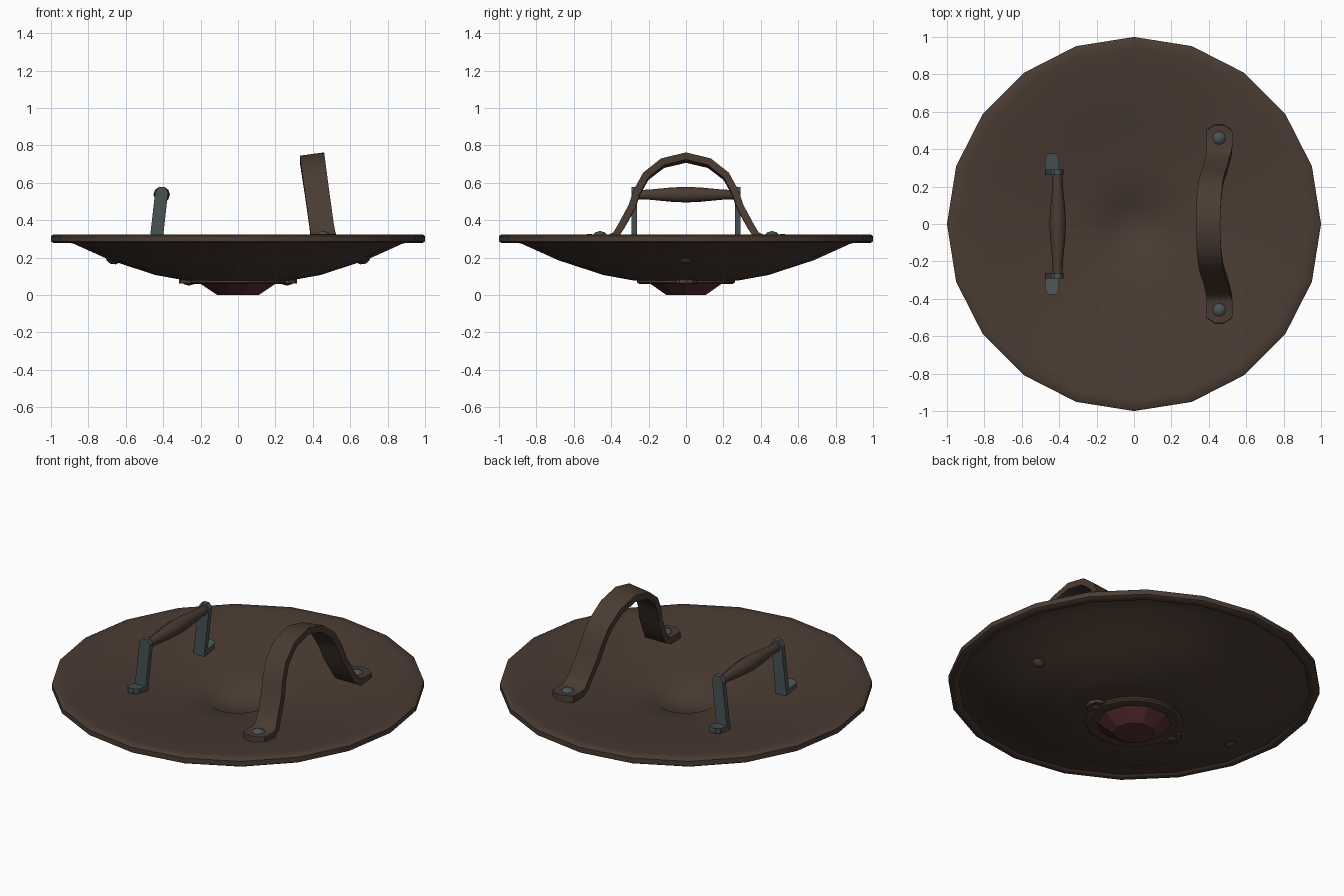
import bpy, bmesh, math
from mathutils import Vector, Matrix

if "Cube" in bpy.data.objects:
    bpy.data.objects.remove(bpy.data.objects["Cube"])


def material(name, rgb):
    m = bpy.data.materials.new(name)
    m.diffuse_color = (*rgb, 1)
    m.use_nodes = True
    m.node_tree.nodes["Principled BSDF"].inputs["Base Color"].default_value = m.diffuse_color
    return m


BROWN = material("dark_brown", (0.068, 0.044, 0.032))
METAL = material("grey_metal", (0.066, 0.086, 0.090))
RED = material("deep_red", (0.100, 0.026, 0.030))


def finish(name, bm, mat, angle=None):
    bmesh.ops.recalc_face_normals(bm, faces=bm.faces)
    me = bpy.data.meshes.new(name)
    bm.to_mesh(me)
    bm.free()
    ob = bpy.data.objects.new(name, me)
    bpy.context.collection.objects.link(ob)
    me.materials.append(mat)
    if angle:
        bpy.ops.object.select_all(action='DESELECT')
        ob.select_set(True)
        bpy.context.view_layer.objects.active = ob
        bpy.ops.object.shade_smooth_by_angle(angle=math.radians(angle))
    return ob


def lathe(name, profile, sides, mat, matrix=None, angle=40, closed=False):
    """Revolve (radius, height) points about z."""
    bm = bmesh.new()
    rings = []
    for r, z in profile:
        if r == 0:
            rings.append([bm.verts.new((0, 0, z))] * sides)
        else:
            rings.append([bm.verts.new((r * math.cos(2 * math.pi * i / sides),
                                        r * math.sin(2 * math.pi * i / sides), z))
                          for i in range(sides)])
    pairs = list(zip(rings, rings[1:]))
    if closed:
        pairs.append((rings[-1], rings[0]))
    for a, b in pairs:
        for i in range(sides):
            j = (i + 1) % sides
            bm.faces.new(dict.fromkeys((a[i], a[j], b[j], b[i])))
    if matrix:
        bmesh.ops.transform(bm, matrix=matrix, verts=bm.verts)
    return finish(name, bm, mat, angle)


def prism(name, points, offset, mat):
    """Extrude a flat outline by an offset."""
    bm = bmesh.new()
    face = bm.faces.new([bm.verts.new(p) for p in points])
    new = bmesh.ops.extrude_face_region(bm, geom=[face])["geom"]
    bmesh.ops.translate(bm, vec=Vector(offset),
                        verts=[v for v in new if isinstance(v, bmesh.types.BMVert)])
    return finish(name, bm, mat)


# shield body: shallow dome below, dished back with a central dip, thick rim
lathe("shield_body", [(0, 0.075), (0.28, 0.078), (0.44, 0.107), (0.68, 0.185),
                      (0.88, 0.275), (0.945, 0.287), (0.955, 0.278), (0.985, 0.278),
                      (1.0, 0.287), (1.0, 0.316), (0.985, 0.325), (0.94, 0.324),
                      (0.82, 0.308), (0.66, 0.286), (0.52, 0.262), (0.34, 0.235),
                      (0.17, 0.215), (0.11, 0.18), (0, 0.17)], 20, BROWN, angle=50)

# ring and faceted gem at the middle of the dome
lathe("gem_ring", [(0.18, 0.085), (0.18, 0.06), (0.25, 0.06), (0.262, 0.068),
                   (0.262, 0.085)], 20, BROWN, closed=True, angle=30)
lathe("gem", [(0, 0.08), (0.2, 0.08), (0.2, 0.06), (0.11, 0), (0, 0)], 10, RED, angle=None)

DOME = [(0, -0.03), (0.036, -0.022), (0.04, 0), (0.026, 0.016), (0, 0.024)]
for s, side in ((-1, "left"), (1, "right")):
    # ring ears with rivets, and the outer dome rivets
    lathe(f"ring_ear_{side}", [(0, 0.09), (0.06, 0.09), (0.06, 0.062), (0, 0.062)], 10, BROWN,
          Matrix.Translation((s * 0.255, 0, 0)), 30)
    flip = Matrix.Rotation(math.pi, 4, 'X')
    lathe(f"ear_rivet_{side}", DOME, 8, BROWN,
          Matrix.Translation((s * 0.262, 0, 0.074)) @ flip)
    tilt = Matrix.Rotation(-s * math.atan(0.4), 4, 'Y')
    lathe(f"dome_rivet_{side}", DOME, 8, BROWN,
          Matrix.Translation((s * 0.672, 0, 0.189)) @ tilt @ flip)

# arm strap: flat band swept along an arch leaning inwards, pointed feet
half = [(0.53, 0.308, 0.05), (0.50, 0.306, 0.138), (0.41, 0.304, 0.138), (0.375, 0.322, 0.134),
        (0.345, 0.37, 0.13), (0.29, 0.47, 0.13), (0.262, 0.55, 0.13), (0.215, 0.635, 0.13),
        (0.125, 0.705, 0.13)]
path = [(-y, z, w) for y, z, w in half] + [(0, 0.735, 0.13)] + half[::-1]
bm = bmesh.new()
sections = []
for i, (y, z, w) in enumerate(path):
    a, b = path[max(i - 1, 0)], path[min(i + 1, len(path) - 1)]
    t = Vector((0, b[0] - a[0], b[1] - a[1])).normalized()
    n = Vector((0, -t.z, t.y)) * 0.019
    c = Vector((0.455 - 0.06 * (z - 0.315) / 0.425, y, z))
    x = Vector((w / 2, 0, 0.009 * max(0, (z - 0.32) / 0.42)))
    sections.append([bm.verts.new(p) for p in (c - x - n, c + x - n, c + x + n, c - x + n)])
for a, b in zip(sections, sections[1:]):
    for i in range(4):
        j = (i + 1) % 4
        bm.faces.new((a[i], a[j], b[j], b[i]))
bm.faces.new(sections[0])
bm.faces.new(sections[-1])
finish("arm_strap", bm, BROWN, 40)

for s, side in ((-1, "front"), (1, "back")):
    # strap bolt
    lathe(f"strap_bolt_{side}", DOME, 8, METAL, Matrix.Translation((0.455, s * 0.46, 0.319)))
    # handle post leaning inwards, and its sloping foot
    prism(f"handle_post_{side}",
          [(x, s * 0.262, z) for x, z in ((-0.476, 0.262), (-0.406, 0.262), (-0.374, 0.55),
                                          (-0.392, 0.577), (-0.425, 0.577), (-0.443, 0.55))],
          (0, s * 0.029, 0), METAL)
    prism(f"handle_foot_{side}",
          [(x, s * y, 0.265 + 0.15 * (y - 0.262))
           for x, y in ((-0.475, 0.262), (-0.475, 0.355), (-0.458, 0.378),
                        (-0.42, 0.378), (-0.402, 0.355), (-0.402, 0.262))],
          (0, 0, 0.028), METAL)

# handle grip: swollen rod between the posts
lathe("handle_grip", [(0, -0.27), (0.026, -0.27), (0.028, -0.2), (0.04, -0.08), (0.044, 0),
                      (0.04, 0.08), (0.028, 0.2), (0.026, 0.27), (0, 0.27)], 10, BROWN,
      Matrix.Translation((-0.408, 0, 0.537)) @ Matrix.Rotation(math.pi / 2, 4, 'X'))
